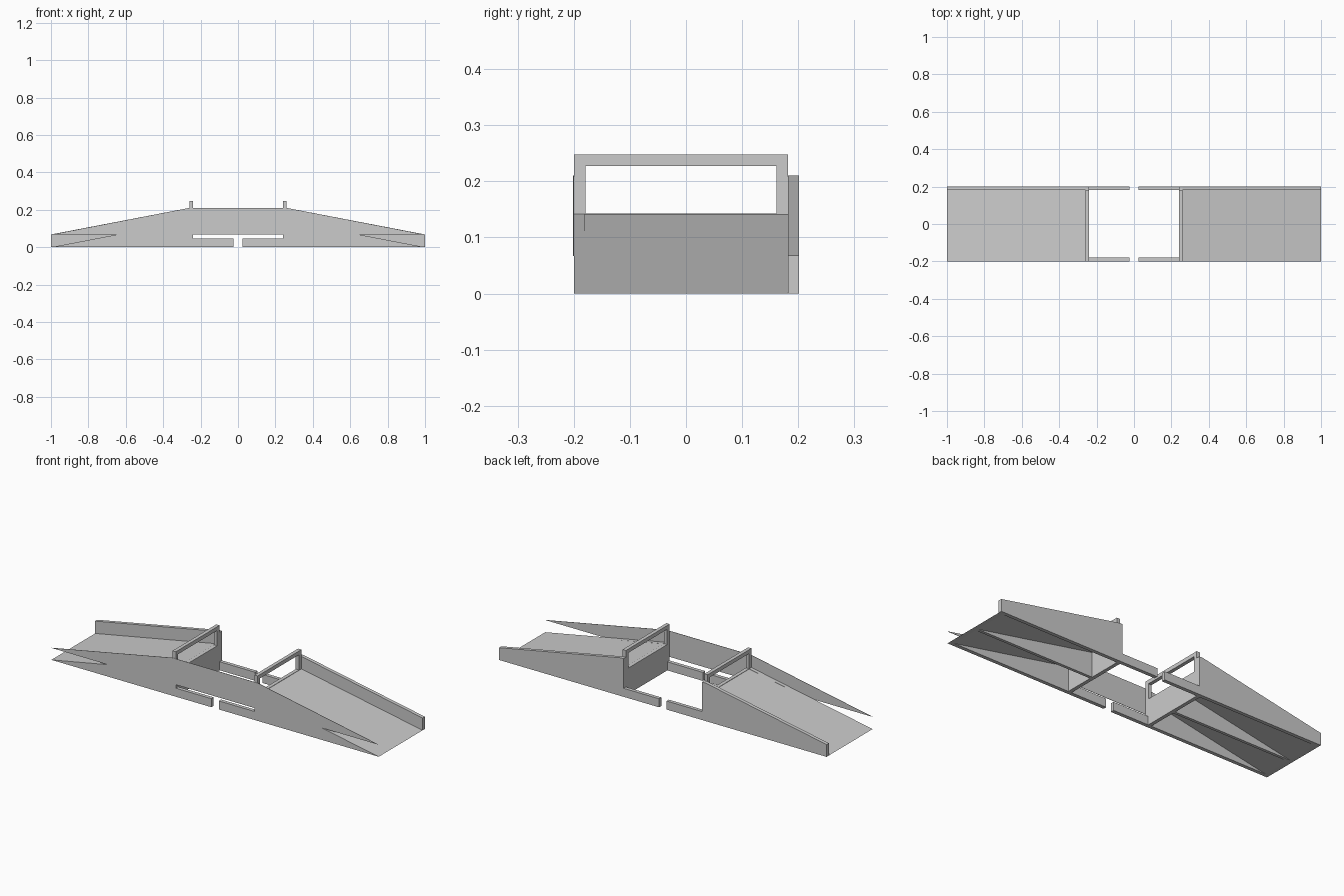
import bpy, bmesh

if "Cube" in bpy.data.objects:
    bpy.data.objects.remove(bpy.data.objects["Cube"])


def prism(name, profile, y0, y1):
    """Extrude an x-z outline from y0 to y1."""
    bm = bmesh.new()
    face = bm.faces.new([bm.verts.new((x, y0, z)) for x, z in profile])
    ext = bmesh.ops.extrude_face_region(bm, geom=[face])
    verts = [g for g in ext["geom"] if isinstance(g, bmesh.types.BMVert)]
    bmesh.ops.translate(bm, verts=verts, vec=(0, y1 - y0, 0))
    bmesh.ops.recalc_face_normals(bm, faces=bm.faces)
    mesh = bpy.data.meshes.new(name)
    bm.to_mesh(mesh)
    bm.free()
    obj = bpy.data.objects.new(name, mesh)
    bpy.context.collection.objects.link(obj)
    return obj


def box(name, x0, x1, y0, y1, z0, z1):
    return prism(name, [(x0, z0), (x1, z0), (x1, z1), (x0, z1)], y0, y1)


F, B = -0.2, 0.182           # front and back edges of the ramp deck
OUT = 0.2018                 # outer faces of the side walls
RAIL = [(0.24, 0.047), (0.023, 0.047), (0.023, 0)]

for s, side in ((1, "right"), (-1, "left")):
    def p(pts):
        return [(s * x, z) for x, z in pts]

    # sloping deck
    prism("ramp_deck_" + side,
          p([(1, 0), (0.25, 0.143), (0.25, 0.138), (0.975, 0)]), F, B)
    # back wall with its low rail toward the centre
    prism("back_wall_" + side,
          p([(1, 0), (1, 0.068), (0.26, 0.21), (0.24, 0.21)] + RAIL), B, OUT)
    # front support wedge with matching rail
    prism("front_support_" + side,
          p([(0.995, 0), (0.26, 0.142), (0.24, 0.142)] + RAIL), F, F + 0.02)
    # middle support under the deck
    prism("middle_support_" + side,
          p([(0.98, 0), (0.25, 0.14), (0.25, 0)]), -0.018, -0.002)
    # upright closing the high end of the ramp
    box("end_wall_" + side, s * 0.24, s * 0.26, F, B, 0, 0.143)
    # hoop over the high end
    box("hoop_bar_" + side, s * 0.24, s * 0.26, F, B, 0.227, 0.248)
    for y, end in ((F, "front"), (B - 0.021, "back")):
        box(f"hoop_post_{end}_{side}", s * 0.24, s * 0.26, y, y + 0.021, 0.143, 0.227)

# thin skin joining both halves along the front
prism("front_panel",
      [(-1, 0.067), (1, 0.067), (0.26, 0.21), (-0.26, 0.21)], -OUT, F)
